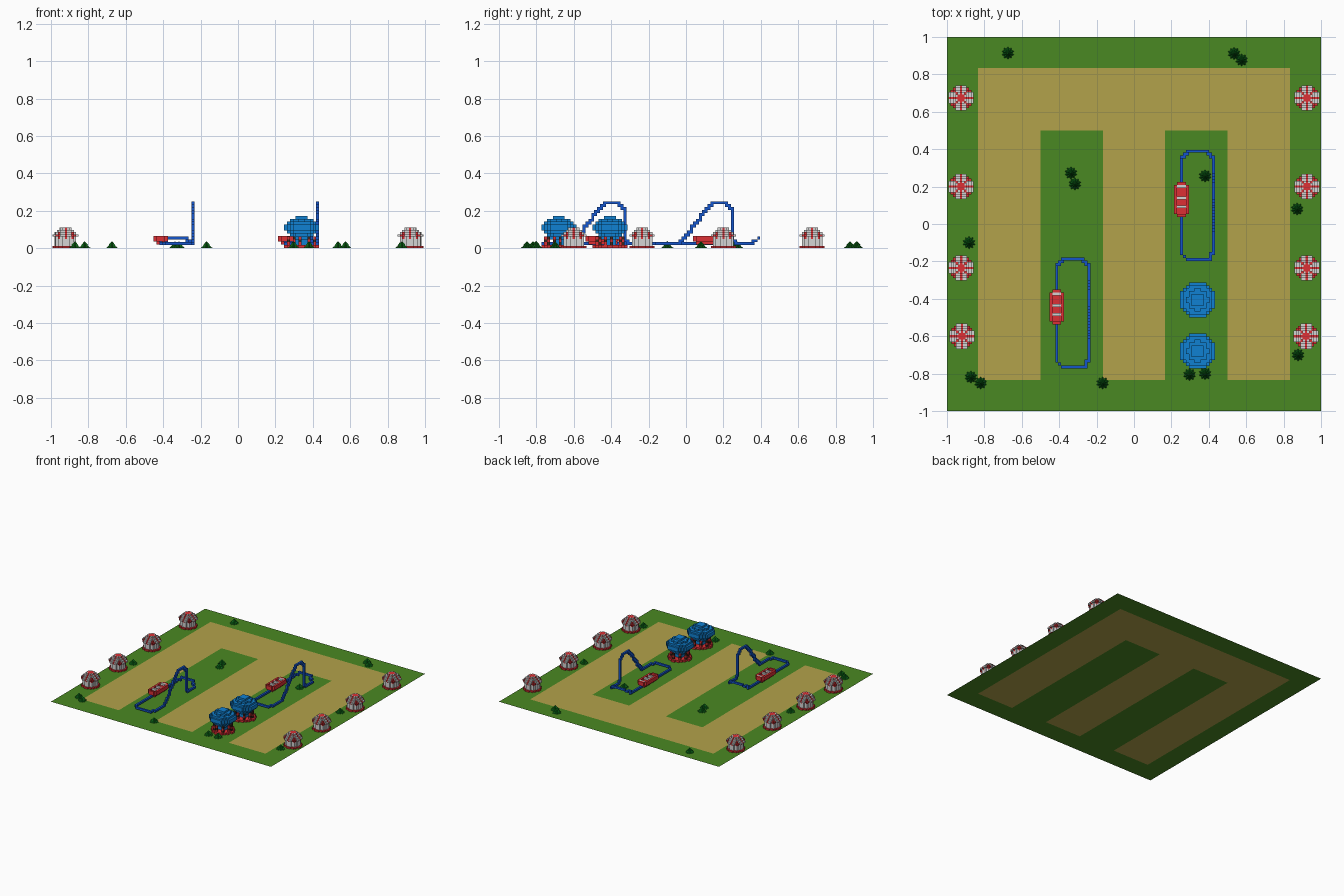
import bpy, bmesh, math
from mathutils import Vector

if "Cube" in bpy.data.objects:
    bpy.data.objects.remove(bpy.data.objects["Cube"])

def mat(name, rgb):
    m = bpy.data.materials.new(name)
    m.diffuse_color = (*rgb, 1)
    m.use_nodes = True
    m.node_tree.nodes["Principled BSDF"].inputs["Base Color"].default_value = m.diffuse_color
    return m

GRASS = mat("grass_green", (0.068, 0.25, 0.016))
PATH = mat("sand_path", (0.45, 0.36, 0.07))
SKY = mat("canopy_blue", (0.005, 0.22, 0.65))
TRACK = mat("track_blue", (0.007, 0.09, 0.60))
RED = mat("bright_red", (0.72, 0.03, 0.035))
WHITE = mat("off_white", (0.66, 0.66, 0.66))
BUSH = mat("dark_leaf_green", (0.003, 0.13, 0.008))
BROWN = mat("dark_brown", (0.05, 0.018, 0.01))

def finish(bm, name, mats):
    me = bpy.data.meshes.new(name)
    bm.to_mesh(me)
    bm.free()
    for m in mats:
        me.materials.append(m)
    return place(me, name, (0, 0))

def place(me, name, xy):
    ob = bpy.data.objects.new(name, me)
    ob.location = (xy[0], xy[1], 0)
    bpy.context.collection.objects.link(ob)
    return ob

SIDES = [((1, 0, 0), ((1, 0, 0), (1, 1, 0), (1, 1, 1), (1, 0, 1))),
         ((-1, 0, 0), ((0, 1, 0), (0, 0, 0), (0, 0, 1), (0, 1, 1))),
         ((0, 1, 0), ((1, 1, 0), (0, 1, 0), (0, 1, 1), (1, 1, 1))),
         ((0, -1, 0), ((0, 0, 0), (1, 0, 0), (1, 0, 1), (0, 0, 1))),
         ((0, 0, 1), ((0, 0, 1), (1, 0, 1), (1, 1, 1), (0, 1, 1))),
         ((0, 0, -1), ((0, 1, 0), (1, 1, 0), (1, 0, 0), (0, 0, 0)))]

def voxels(name, cells, s, mats, spots, origin=(0, 0, 0.001)):
    """Blocky mesh from {cell: material index}, outer faces only, placed at each spot."""
    bm = bmesh.new()
    for c, mi in cells.items():
        for d, quad in SIDES:
            if tuple(a + b for a, b in zip(c, d)) in cells:
                continue
            f = bm.faces.new([bm.verts.new([(c[n] + q[n]) * s + origin[n] for n in range(3)]) for q in quad])
            f.material_index = mi
    bmesh.ops.remove_doubles(bm, verts=bm.verts, dist=1e-5)
    ob = finish(bm, name + "_1", mats)
    ob.location = (*spots[0], 0)
    for n, p in enumerate(spots[1:], 2):
        place(ob.data, f"{name}_{n}", p)

def disc(cells, n, k, r, rule):
    """Fill one layer of an n-wide grid with a disc of radius r."""
    for i in range(n):
        for j in range(n):
            x, y = i + .5 - n / 2, j + .5 - n / 2
            if math.hypot(x, y) <= r:
                cells[i, j, k] = rule(x, y)

# Ground sheet: lawn with an E-shaped path
cuts = [-1, -5/6, -.5, -1/6, 1/6, .5, 5/6, 1]
ys = [-1, -5/6, .5, 5/6, 1]
bm = bmesh.new()
for i in range(7):
    for j in range(4):
        f = bm.faces.new([bm.verts.new((cuts[a], ys[b], 0)) for a, b in
                          ((i, j), (i+1, j), (i+1, j+1), (i, j+1))])
        f.material_index = int((j == 1 and i in (1, 3, 5)) or (j == 2 and 0 < i < 6))
bmesh.ops.remove_doubles(bm, verts=bm.verts, dist=1e-5)
finish(bm, "ground", [GRASS, PATH])

# Striped tents along both edges
def stripe(x, y):
    return int(round(math.atan2(y, x) / (math.pi / 8)) % 2 == 0)

tent = {}
disc(tent, 11, 0, 5.3, lambda x, y: 1)
for k in range(1, 5):
    disc(tent, 11, k, 4.3, lambda x, y: int(k == 4 and stripe(x, y)))
for k, r in ((5, 5.4), (6, 4.6), (7, 3.7), (8, 2.3)):
    disc(tent, 11, k, r, stripe)
tent_spots = [(sx * x, y) for sx in (-1, 1)
              for x, y in ((.925, .674), (.925, .2), (.924, -.235), (.92, -.6))]
t = .0122
voxels("tent", tent, t, [WHITE, RED], tent_spots, (-5.5 * t, -5.5 * t, .001))

# Carousels: red base, riders, blue flared column and canopy
S = 1 / 64
car = {}
disc(car, 12, 0, 5.6, lambda x, y: 1)
for k, r in ((1, 2.3), (2, 2.3), (3, 3), (4, 4), (5, 5.2), (6, 6.1), (7, 6.1), (8, 5.2), (9, 3.7), (10, 2.3)):
    disc(car, 12, k, r, lambda x, y: 0)
for n in range(10):
    a = n * math.tau / 10 + .2
    i, j = int(6 + 4.4 * math.cos(a)), int(6 + 4.4 * math.sin(a))
    for k in (1, 2, 3):
        car[i, j, k] = 1 + (n + k) % 2
voxels("carousel", car, S, [SKY, RED, BROWN], [(.34, -.406), (.34, -.68)], (-6 * S, -6 * S, .001))

# Roller coasters: blocks stepped along a looping path
way = [(0, 2, 1), (0, 34, 1), (1, 36, 2), (3, 37, 3), (8, 37, 3), (10, 36, 2), (11, 34, 1),
       (11, 29, 1), (11, 28, 4), (11, 28, 12), (11, 26, 15), (11, 21, 15), (11, 10, 1),
       (11, 2, 1), (10, 1, 1), (9, 0, 1), (2, 0, 1), (1, 1, 1), (0, 2, 1)]
rail = {}
for a, b in zip(way, way[1:]):
    a, b = Vector(a), Vector(b)
    steps = int((b - a).length * 6)
    for n in range(steps + 1):
        rail[tuple(round(v) for v in a.lerp(b, n / steps))] = 0
coasters = [(.246, -.197), (-.421, -.772)]
voxels("coaster_track", rail, S, [TRACK], coasters)

# Coaster trains: open red body with white seats
train = {}
for j in range(15, 27):
    for i in range(-2, 3):
        if j in (15, 26) and abs(i) == 2:
            continue
        train[i, j, 2] = 0
        inside = abs(i) < 2 and 16 <= j <= 25
        if not inside:
            train[i, j, 3] = 0
        elif j in (18, 21, 25):
            train[i, j, 3] = 1
        if abs(i) == 1 and 16 <= j <= 25:
            train[i, j, 1] = 0
voxels("coaster_train", train, S, [RED, WHITE], coasters, (0, 0, .004))

# Small spiky bushes: two tiers of star-shaped cones
bm = bmesh.new()
for r, z0, z1 in ((.034, .001, .026), (.022, .014, .038)):
    ring = []
    for n in range(20):
        q = r * (1 if n % 2 else .72)
        a = n * math.tau / 20
        ring.append(bm.verts.new((q * math.cos(a), q * math.sin(a), z0)))
    tip = bm.verts.new((0, 0, z1))
    for n in range(20):
        bm.faces.new((ring[n], ring[(n + 1) % 20], tip))
    bm.faces.new(ring[::-1])
bush = finish(bm, "bush_1", [BUSH])
spots = [(-.674, .914), (.535, .912), (.575, .877), (-.337, .273), (-.316, .214), (.38, .257),
         (.872, .08), (-.882, -.1), (.877, -.7), (.297, -.805), (.38, -.8), (-.872, -.818),
         (-.82, -.85), (-.168, -.85)]
bush.location = (*spots[0], 0)
for n, p in enumerate(spots[1:], 2):
    place(bush.data, f"bush_{n}", p)
